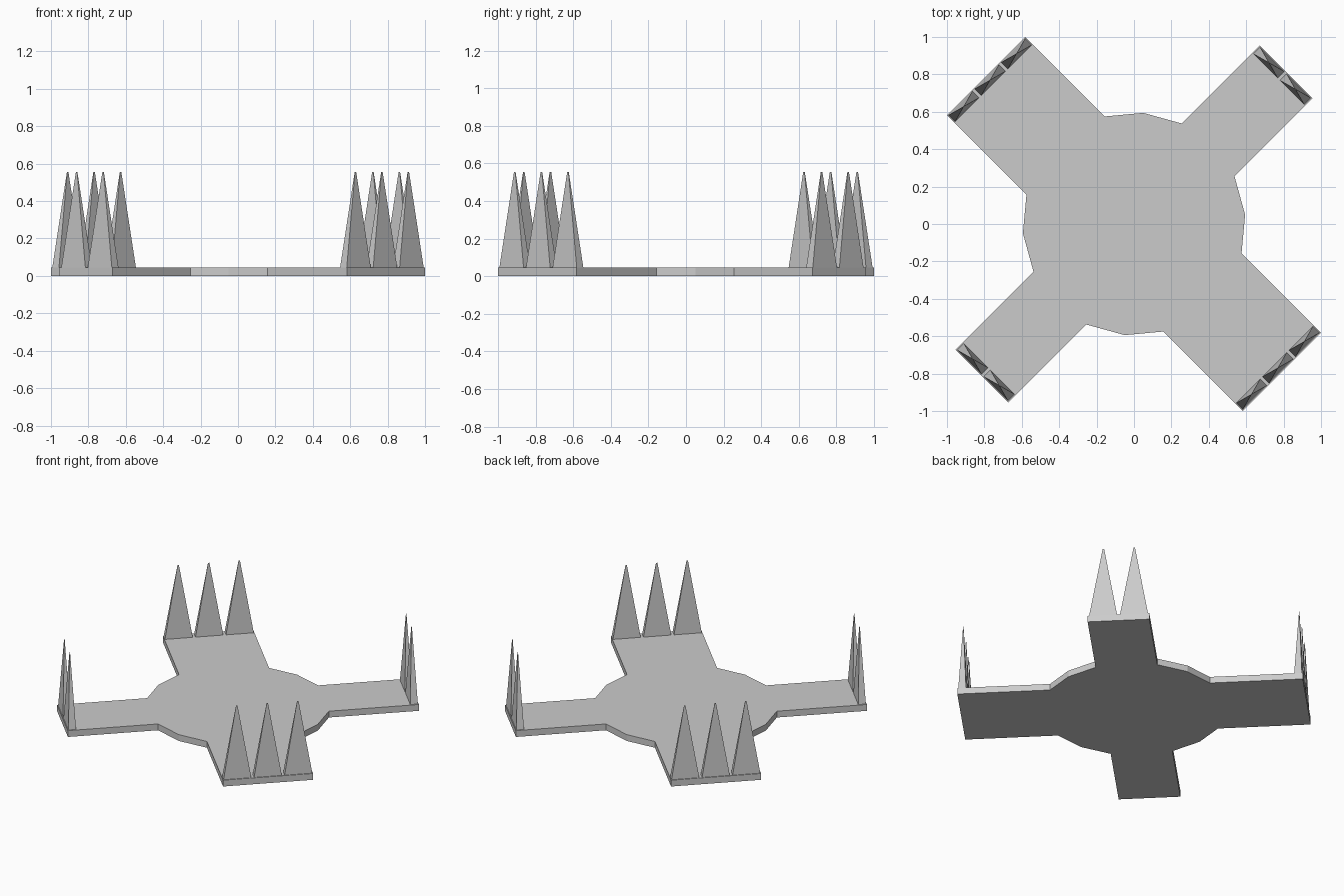
import bpy, bmesh
from math import radians
from mathutils import Matrix

if "Cube" in bpy.data.objects:
    bpy.data.objects.remove(bpy.data.objects["Cube"])

PLATE_TOP, SPIKE_TOP = 0.045, 0.555
DIAG = Matrix.Rotation(radians(45), 4, 'Z')


def finish(bm, name):
    bm.transform(DIAG)
    bmesh.ops.recalc_face_normals(bm, faces=bm.faces[:])
    mesh = bpy.data.meshes.new(name)
    bm.to_mesh(mesh)
    bm.free()
    bpy.context.collection.objects.link(bpy.data.objects.new(name, mesh))


# Cross-shaped plate: one quarter outline, mirrored round the two arm axes
quarter = [(1.15, 0.2), (0.56, 0.2), (0.455, 0.385), (0.295, 0.518), (0.295, 1.119)]
outline = (quarter + [(-x, y) for x, y in reversed(quarter)]
           + [(-x, -y) for x, y in quarter]
           + [(x, -y) for x, y in reversed(quarter)])
bm = bmesh.new()
base = bm.faces.new([bm.verts.new((x, y, 0)) for x, y in outline])
top = bmesh.ops.extrude_face_region(bm, geom=[base], use_keep_orig=True)["geom"]
bmesh.ops.translate(bm, verts=[v for v in top if isinstance(v, bmesh.types.BMVert)],
                    vec=(0, 0, PLATE_TOP))
finish(bm, "cross_plate")


# Thin four-sided spike standing on the plate
def spike(name, x, y, half_x, half_y):
    bm = bmesh.new()
    bmesh.ops.create_cube(bm, size=2)
    for v in bm.verts:
        up = v.co.z > 0
        k = 0.05 if up else 1
        v.co = (x + v.co.x * half_x * k, y + v.co.y * half_y * k,
                SPIKE_TOP if up else PLATE_TOP)
    finish(bm, name)


# Two spikes on each narrow arm, three on each wide arm
for side, s in (("a", 1), ("b", -1)):
    for i, off in enumerate((-0.1, 0.1)):
        spike(f"narrow_arm_spike_{side}{i + 1}", s * 1.12, off, 0.025, 0.091)
    for i, off in enumerate((-0.2, 0, 0.2)):
        spike(f"wide_arm_spike_{side}{i + 1}", off, s * 1.088, 0.091, 0.025)
